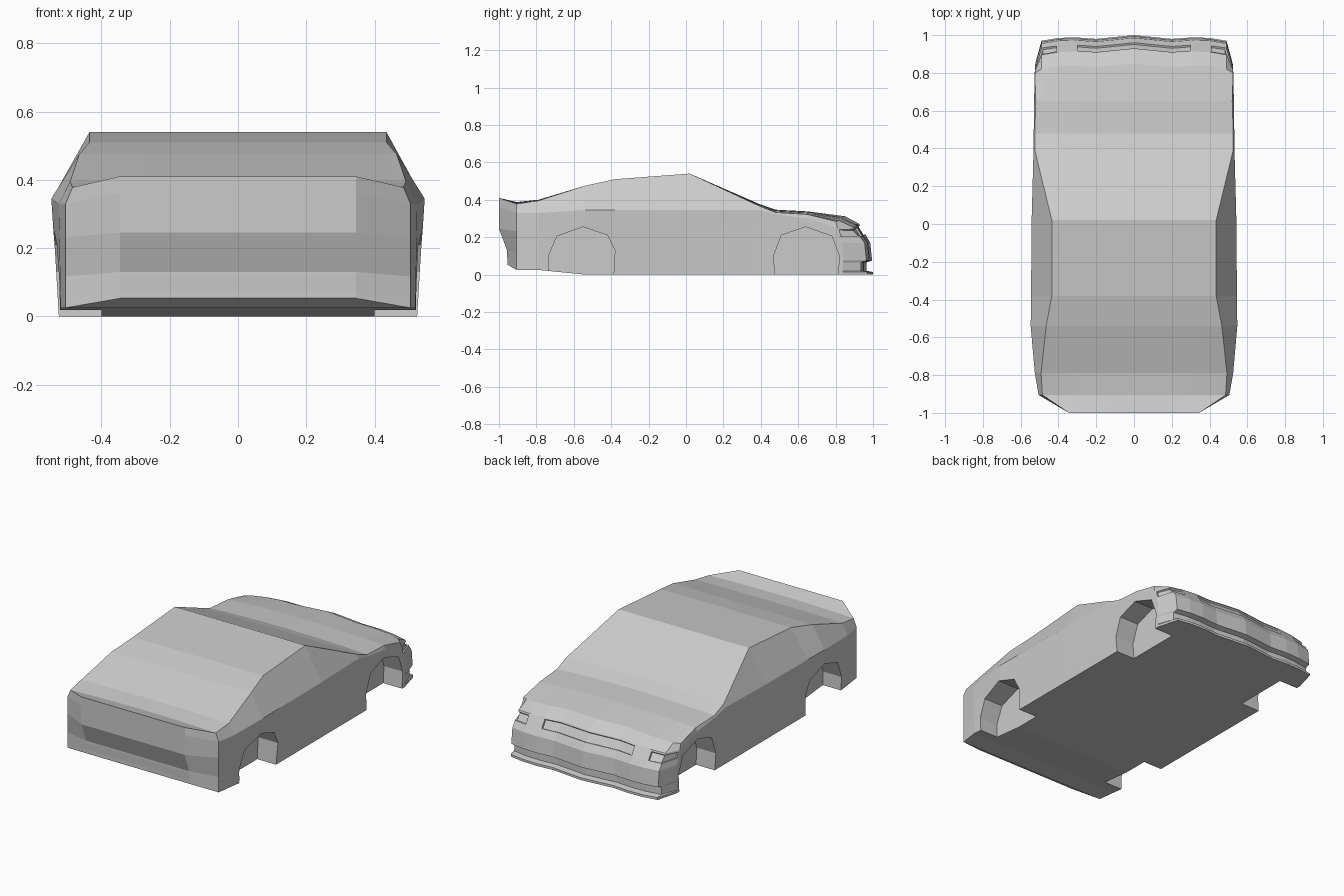
import bpy, bmesh

if "Cube" in bpy.data.objects:
    bpy.data.objects.remove(bpy.data.objects["Cube"])

grey = bpy.data.materials.new("body grey")
grey.diffuse_color = (0.6, 0.6, 0.6, 1)
grey.use_nodes = True
grey.node_tree.nodes["Principled BSDF"].inputs["Base Color"].default_value = grey.diffuse_color

COLS = [0, .20, .31, .40, .49, .525]            # half-width columns over hood and roof
DENT = [0, .020, .012, .015, .030]              # plan-view setback of each nose column

# Nose rows: centre y, centre z, outer y, z drop towards the sides
NOSE = [(.85, .312, .80, .027), (.925, .272, .81, .022), (.965, .205, .82, .010),
        (.985, .17, .835, 0), (.995, .075, .84, 0), (.965, .065, .84, 0),
        (.965, .02, .84, 0), (1.0, .014, .84, 0), (1.0, 0, .84, 0)]

# Stations: y, centre z, edge x, edge z, belt x, belt z, bottom x, bottom z
STATIONS = [(-.905, .388, .485, .378, .505, .33, .505, .025),
            (-.79, .40, .492, .395, .525, .33, .520, .025),
            (-.54, .475, .465, .475, .547, .345, .525, 0),
            (-.38, .51, .435, .51, .545, .345, .525, 0),
            (.02, .54, .435, .54, .542, .345, .525, 0),
            (.39, .378, .525, .368, .532, .345, .525, 0),
            (.48, .347, .525, .332, .531, .322, .525, 0),
            (.65, .338, .520, .322, .529, .30, .525, 0)]
# Tail panel side points below its top edge: y, z
TAIL = [(-1, .36), (-1, .30), (-1, .245), (-.957, .13), (-.957, .12),
        (-.955, .075), (-.955, .065), (-.955, .053)]


def nose_point(row, col):
    yc, zc, yo, drop = NOSE[row]
    t = COLS[col] / COLS[-1]
    y = yo if col == 5 else yc - DENT[col]
    return (COLS[col], y, zc - drop * t * t)


def mirrored_ring(half):
    """half runs from the centre top outwards and down to the bottom"""
    left = [(-x, y, z) for x, y, z in half[:0:-1]]
    return left + half


def station(y, zc, xr, zr, xb, zb, xl, zl):
    half = [(xr * c / .525, y, zc - (zc - zr) * (c / .525) ** 2) for c in COLS]
    top = nose_point(1, 5)[2]
    for k in range(1, 9):
        f = nose_point(k, 5)[2] / top
        half.append((xl + (xb - xl) * f, y, zl + (zb - zl) * f))
    return mirrored_ring(half)


bm = bmesh.new()


def add_ring(points):
    return [bm.verts.new(p) for p in points]


# Main shell, lofted from the tail panel to the start of the nose
tail = mirrored_ring([(.345 * c / .525, -1, .41) for c in COLS] + [(.345, y, z) for y, z in TAIL])
first_nose = mirrored_ring([nose_point(0, c) for c in range(6)] +
                           [nose_point(k, 5) for k in range(1, 9)])
rings = [add_ring(r) for r in [tail] + [station(*s) for s in STATIONS] + [first_nose]]
for a, b in zip(rings, rings[1:]):
    for i in range(26):
        bm.faces.new((a[i], a[i + 1], b[i + 1], b[i]))
    bm.faces.new((a[26], a[0], b[0], b[26]))     # underbody

# Tail panel
t = rings[0]
bm.faces.new(t[7:20])
for i in range(7):
    bm.faces.new((t[i], t[i + 1], t[25 - i], t[26 - i]))

# Nose grid
front = rings[-1]
prev = front[8:19]
slot, lamp_l, lamp_r = [], [], []
for k in range(1, 9):
    inner = [(-nose_point(k, c)[0],) + nose_point(k, c)[1:] for c in (4, 3, 2, 1)]
    inner += [nose_point(k, c) for c in range(5)]
    row = [front[8 - k]] + add_ring(inner) + [front[18 + k]]
    for i in range(10):
        f = bm.faces.new((prev[i], prev[i + 1], row[i + 1], row[i]))
        if k == 2:
            if 3 <= i <= 6:
                slot.append(f)
            elif i < 2:
                lamp_l.append(f)
            elif i > 7:
                lamp_r.append(f)
    prev = row
bm.faces.new(prev)                               # underside of the nose
bmesh.ops.recalc_face_normals(bm, faces=bm.faces[:])

# Recessed grille slot and headlamps
for faces in (slot, lamp_l, lamp_r):
    bmesh.ops.inset_region(bm, faces=faces, thickness=.010, depth=0, use_even_offset=True)
    bmesh.ops.inset_region(bm, faces=faces, thickness=.002, depth=-.010, use_even_offset=True)

mesh = bpy.data.meshes.new("car_body")
bm.to_mesh(mesh)
bm.free()
mesh.materials.append(grey)
body = bpy.data.objects.new("car_body", mesh)
bpy.context.collection.objects.link(body)

# Wheel arch cutters
REAR = [(-.73, -.05), (-.735, .10), (-.69, .205), (-.55, .255), (-.42, .21), (-.38, .13), (-.39, -.05)]
FRONT = [(.48, -.05), (.468, .10), (.51, .21), (.64, .255), (.78, .205), (.82, .10), (.81, -.05)]


def arch_cutter(name, profile, side):
    b = bmesh.new()
    face = b.faces.new([b.verts.new((side * .40, y, z)) for y, z in profile])
    ext = bmesh.ops.extrude_face_region(b, geom=[face])
    new = [v for v in ext["geom"] if isinstance(v, bmesh.types.BMVert)]
    bmesh.ops.translate(b, verts=new, vec=(side * .25, 0, 0))
    bmesh.ops.recalc_face_normals(b, faces=b.faces[:])
    m = bpy.data.meshes.new(name)
    b.to_mesh(m)
    b.free()
    m.materials.append(grey)
    ob = bpy.data.objects.new(name, m)
    bpy.context.collection.objects.link(ob)
    ob.hide_render = True
    return ob


bpy.context.view_layer.objects.active = body
for label, profile in (("rear", REAR), ("front", FRONT)):
    for side in (-1, 1):
        cutter = arch_cutter(label + "_arch_cutter", profile, side)
        mod = body.modifiers.new("wheel arch", "BOOLEAN")
        mod.operation = "DIFFERENCE"
        mod.solver = "EXACT"
        mod.object = cutter
        bpy.ops.object.modifier_apply(modifier=mod.name)
        bpy.data.objects.remove(cutter)
